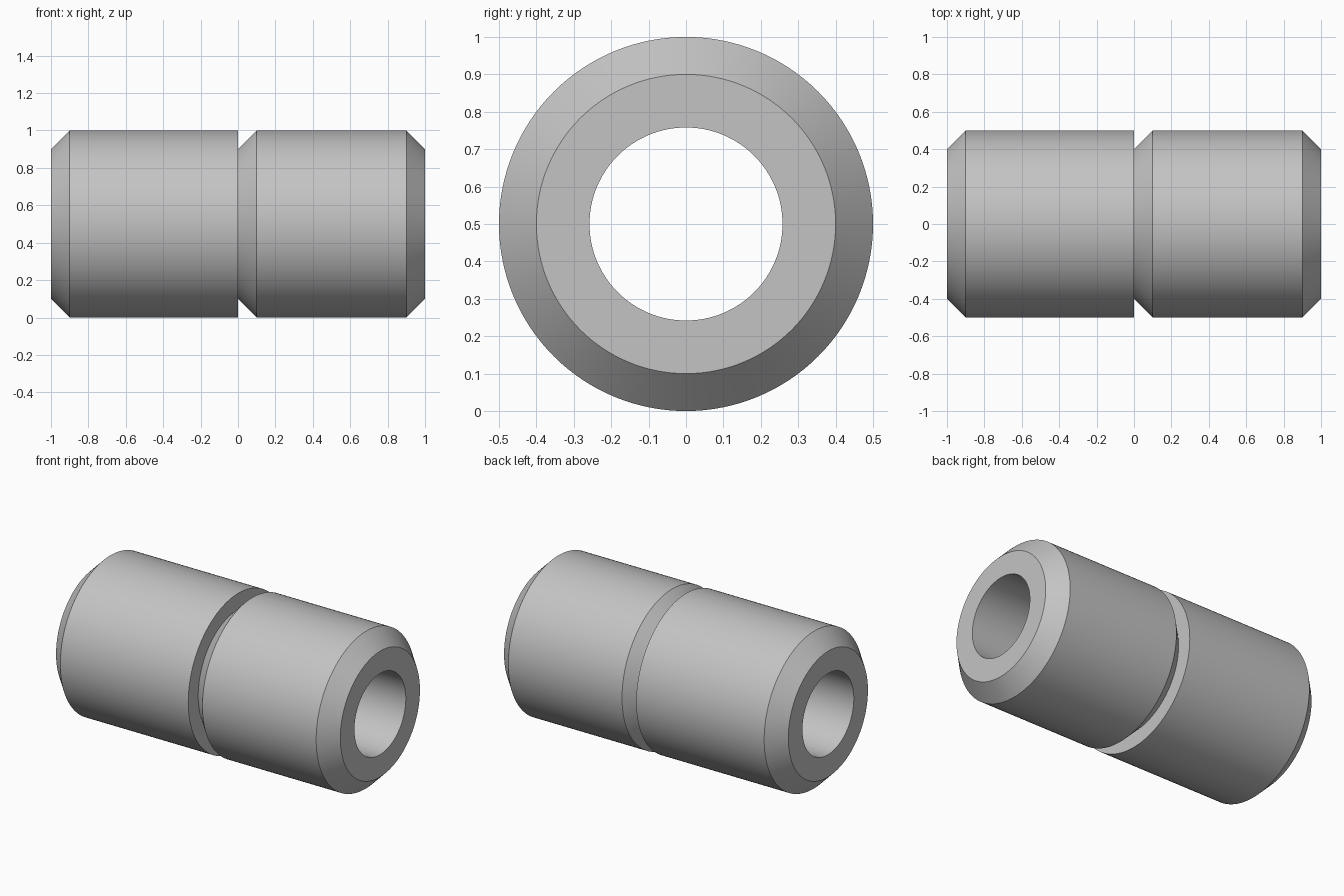
import bpy
import bmesh
import math
from mathutils import Matrix, Vector

if "Cube" in bpy.data.objects:
    bpy.data.objects.remove(bpy.data.objects["Cube"], do_unlink=True)

SEGMENTS = 128
OUTER, RIM, BORE = 0.5, 0.4, 0.258
CHAMFER = 0.1

grey = bpy.data.materials.new("plain grey")
grey.use_nodes = True
grey.diffuse_color = (0.55, 0.55, 0.55, 1)
grey.node_tree.nodes["Principled BSDF"].inputs["Base Color"].default_value = (0.55, 0.55, 0.55, 1)

# Closed half section (x, radius): chamfered ends, stepped groove and bore
profile = [
    (-1, BORE), (-1, RIM), (-1 + CHAMFER, OUTER),
    (0, OUTER), (0, RIM), (CHAMFER, OUTER),
    (1 - CHAMFER, OUTER), (1, RIM), (1, BORE),
]

# Revolve the section around the lengthwise axis
bm = bmesh.new()
rings = []
for i in range(SEGMENTS):
    turn = Matrix.Rotation(math.tau * i / SEGMENTS, 3, 'X')
    rings.append([bm.verts.new(turn @ Vector((x, 0, r))) for x, r in profile])
for i, ring in enumerate(rings):
    following = rings[(i + 1) % SEGMENTS]
    for j in range(len(profile)):
        k = (j + 1) % len(profile)
        bm.faces.new((ring[j], ring[k], following[k], following[j]))
bmesh.ops.recalc_face_normals(bm, faces=bm.faces)

mesh = bpy.data.meshes.new("grooved_sleeve")
bm.to_mesh(mesh)
bm.free()
mesh.materials.append(grey)

sleeve = bpy.data.objects.new("grooved_sleeve", mesh)
sleeve.location.z = OUTER
bpy.context.collection.objects.link(sleeve)

# Smooth round walls with crisp chamfer edges
bpy.ops.object.select_all(action='DESELECT')
sleeve.select_set(True)
bpy.context.view_layer.objects.active = sleeve
bpy.ops.object.shade_smooth_by_angle(angle=math.radians(30))
